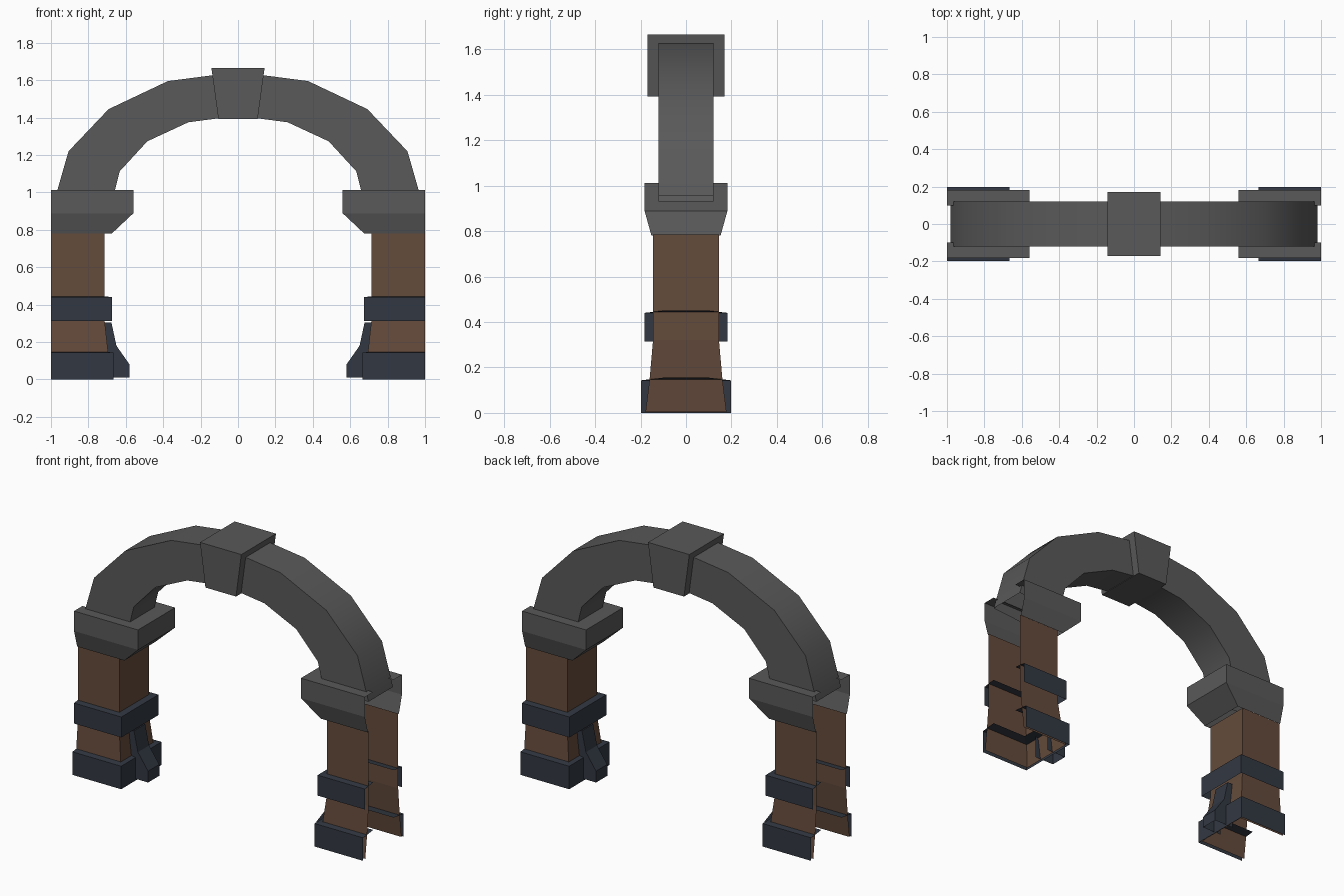
import bpy, math

if "Cube" in bpy.data.objects:
    bpy.data.objects.remove(bpy.data.objects["Cube"])


def material(name, rgb):
    m = bpy.data.materials.new(name)
    m.diffuse_color = (*rgb, 1)
    m.use_nodes = True
    m.node_tree.nodes["Principled BSDF"].inputs["Base Color"].default_value = m.diffuse_color
    return m


STONE = material("dark_stone", (0.10, 0.10, 0.10))
BROWN = material("brown_pillar", (0.13, 0.07, 0.045))
NAVY = material("navy_trim", (0.032, 0.04, 0.055))


def loft(name, rings, mat, closed=False, cap_start=False, cap_end=False, mirror=True):
    """Skin a stack of equal-length point rings; mirror across x."""
    n = len(rings[0])
    verts = [p for r in rings for p in r]
    faces = []
    for k in range(len(rings) - 1):
        for i in range(n if closed else n - 1):
            j = (i + 1) % n
            faces.append((k * n + i, k * n + j, (k + 1) * n + j, (k + 1) * n + i))
    if cap_start:
        faces.append(tuple(reversed(range(n))))
    if cap_end:
        faces.append(tuple(range(len(verts) - n, len(verts))))
    me = bpy.data.meshes.new(name)
    me.from_pydata(verts, [], faces)
    me.materials.append(mat)
    ob = bpy.data.objects.new(name, me)
    bpy.context.collection.objects.link(ob)
    if mirror:
        ob.modifiers.new("mirror", "MIRROR").use_mirror_merge = False
    return ob


def u_shell(name, levels, mat, back=1.0, cap_end=False):
    """Three-sided shell, open on the outer side; levels are (z, inner x, half depth)."""
    rings = [[(back, y, z), (x, y, z), (x, -y, z), (back, -y, z)] for z, x, y in levels]
    return loft(name, rings, mat, cap_end=cap_end)


# Pillars, flared at the foot
u_shell("pillar", [(0.005, 0.675, 0.178), (0.15, 0.695, 0.16),
                   (0.32, 0.714, 0.145), (0.785, 0.714, 0.145)], BROWN)

# Trim bands, with a lip turned inwards
u_shell("base_band", [(0, 0.665, 0.198), (0.143, 0.665, 0.198), (0.155, 0.76, 0.1)], NAVY)
u_shell("upper_band", [(0.313, 0.675, 0.182), (0.44, 0.675, 0.182), (0.45, 0.76, 0.1)], NAVY)

# Bracket on the inner side of each foot
u_shell("foot_bracket", [(0.01, 0.58, 0.055), (0.08, 0.58, 0.055), (0.18, 0.65, 0.055),
                         (0.305, 0.677, 0.055)], NAVY, back=0.715, cap_end=True)

# Capitals under the arch
u_shell("capital", [(0.78, 0.675, 0.152), (0.888, 0.56, 0.182),
                    (1.012, 0.56, 0.182), (1.012, 0.70, 0.1)], STONE)

# Arch: outer and inner curve points, from keystone to springing
OUTER = [(0.13, 1.627), (0.375, 1.595), (0.692, 1.445), (0.906, 1.22), (0.982, 0.955)]
INNER = [(0.105, 1.396), (0.265, 1.375), (0.485, 1.273), (0.633, 1.112), (0.678, 0.93)]
W = 0.12
arch = loft("arch", [[(ox, W, oz), (ox, -W, oz), (ix, -W, iz), (ix, W, iz)]
                     for (ox, oz), (ix, iz) in zip(OUTER, INNER)], STONE, closed=True)
arch.data.shade_smooth()
arch.data.set_sharp_from_angle(angle=math.radians(32))

# Keystone
loft("keystone", [[(-x, -0.17, z), (x, -0.17, z), (x, 0.17, z), (-x, 0.17, z)]
                  for x, z in ((0.105, 1.393), (0.142, 1.664))],
     STONE, closed=True, cap_start=True, cap_end=True, mirror=False)
